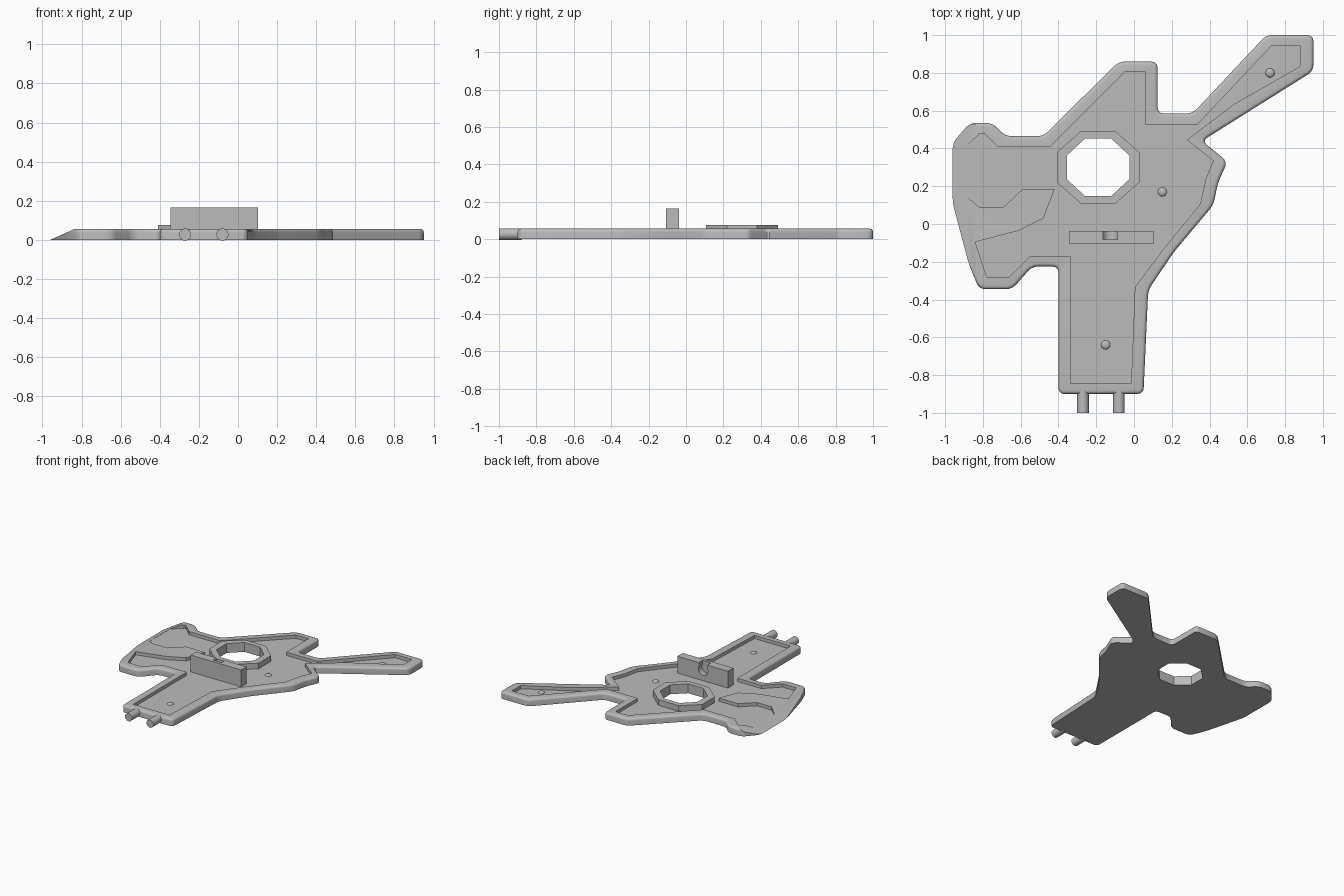
import bpy
import bmesh
from math import radians, pi, cos
from mathutils import Matrix

if "Cube" in bpy.data.objects:
    bpy.data.objects.remove(bpy.data.objects["Cube"])

grey = bpy.data.materials.new("plain grey")
grey.use_nodes = True
grey.diffuse_color = (0.5, 0.5, 0.5, 1)
grey.node_tree.nodes["Principled BSDF"].inputs["Base Color"].default_value = (0.5, 0.5, 0.5, 1)

TOP, FLOOR = 0.056, 0.03


def finish(bm, name):
    bmesh.ops.recalc_face_normals(bm, faces=bm.faces)
    mesh = bpy.data.meshes.new(name)
    bm.to_mesh(mesh)
    bm.free()
    mesh.materials.append(grey)
    ob = bpy.data.objects.new(name, mesh)
    bpy.context.collection.objects.link(ob)
    return ob


def prism(name, points, z0, z1, corner=0, rim=0):
    """Extruded outline, with optional rounded corners and a rounded top rim."""
    bm = bmesh.new()
    face = bm.faces.new([bm.verts.new((x, y, z0)) for x, y in points])
    ext = bmesh.ops.extrude_face_region(bm, geom=[face])
    for v in ext["geom"]:
        if isinstance(v, bmesh.types.BMVert):
            v.co.z = z1
    if corner:
        upright = [e for e in bm.edges if abs(e.verts[0].co.z - e.verts[1].co.z) > 1e-4]
        bmesh.ops.bevel(bm, geom=upright, offset=corner, segments=3, profile=0.5,
                        affect='EDGES', clamp_overlap=True)
    if rim:
        edge = [e for e in bm.edges if all(v.co.z > z1 - 1e-4 for v in e.verts)]
        bmesh.ops.bevel(bm, geom=edge, offset=rim, segments=4, profile=0.5,
                        affect='EDGES', clamp_overlap=True)
    return finish(bm, name)


def box(name, x0, x1, y0, y1, z0, z1):
    return prism(name, [(x0, y0), (x1, y0), (x1, y1), (x0, y1)], z0, z1)


def rod(name, x, y0, y1, z, r, sides=24):
    bm = bmesh.new()
    m = Matrix.Translation((x, (y0 + y1) / 2, z)) @ Matrix.Rotation(pi / 2, 4, 'X')
    bmesh.ops.create_cone(bm, cap_ends=True, segments=sides, radius1=r, radius2=r,
                          depth=y1 - y0, matrix=m)
    return finish(bm, name)


def octagon(name, half_x, half_y, z0, z1):
    k = 1 / cos(pi / 8)
    bm = bmesh.new()
    m = (Matrix.Translation((-0.19, 0.3, (z0 + z1) / 2))
         @ Matrix.Diagonal((half_x * k, half_y * k, 1, 1))
         @ Matrix.Rotation(pi / 8, 4, 'Z'))
    bmesh.ops.create_cone(bm, cap_ends=True, segments=8, radius1=1, radius2=1,
                          depth=z1 - z0, matrix=m)
    return finish(bm, name)


def cut(ob, cutter):
    cutter.hide_render = True
    mod = ob.modifiers.new("cut", 'BOOLEAN')
    mod.operation, mod.solver, mod.object = 'DIFFERENCE', 'EXACT', cutter
    bpy.context.view_layer.objects.active = ob
    bpy.ops.object.modifier_apply(modifier=mod.name)
    bpy.data.objects.remove(cutter)


def smooth(ob):
    bpy.ops.object.select_all(action='DESELECT')
    ob.select_set(True)
    bpy.context.view_layer.objects.active = ob
    bpy.ops.object.shade_smooth_by_angle(angle=radians(35))


# Base plate with rounded corners and rim
outline = [(-.40, -.90), (.05, -.90), (.075, -.35), (.21, -.15), (.42, .10), (.445, .22),
           (.495, .33), (.36, .44), (.95, .81), (.95, 1), (.70, 1), (.31, .585),
           (.125, .585), (.125, .86), (-.08, .86), (-.48, .465), (-.68, .465),
           (-.75, .535), (-.87, .535), (-.96, .43), (-.96, .11), (-.875, -.21),
           (-.82, -.345), (-.645, -.345), (-.54, -.225), (-.40, -.225)]
plate = prism("base_plate", outline, 0, TOP, corner=0.03, rim=0.025)

# Sunken floor, leaving a raised tongue at the left
recess = [(-.335, -.845), (-.015, -.845), (.005, -.335), (.15, -.14), (.35, .105),
          (.38, .24), (.42, .335), (.28, .445), (.53, .635), (.88, .835), (.88, .945),
          (.73, .945), (.335, .525), (.06, .525), (.06, .805), (-.05, .805),
          (-.445, .41), (-.72, .41), (-.795, .48), (-.815, .48), (-.89, .41),
          (-.89, .15), (-.82, .09), (-.69, .09), (-.59, .185), (-.42, .185),
          (-.48, .03), (-.61, -.035), (-.84, -.095), (-.78, -.28), (-.66, -.28),
          (-.55, -.17), (-.335, -.17)]
cut(plate, prism("recess_cutter", recess, FLOOR, 0.2))

# Sloping left end
ramp = box("ramp_cutter", -1.2, -0.7, -0.6, 0.7, 0, 0.3)
for v in ramp.data.vertices:
    if v.co.z < 0.1:
        v.co.z = (v.co.x + 0.96) * 0.45
cut(plate, ramp)

# Eight-sided hole through the plate, with its raised collar
cut(plate, octagon("hole_cutter", 0.165, 0.153, -0.1, 0.2))
smooth(plate)
collar = octagon("hole_collar", 0.218, 0.193, FLOOR - 0.01, 0.075)
cut(collar, octagon("collar_cutter", 0.165, 0.153, -0.1, 0.2))

# Upright block with a rounded notch in its rear
block = box("upright_block", -0.345, 0.103, -0.106, -0.038, FLOOR - 0.01, 0.165)
cut(block, rod("notch_cutter", -0.125, -0.083, 0, 0.115, 0.042))
cut(block, box("slot_cutter", -0.163, -0.087, -0.083, 0, 0.12, 0.3))
smooth(block)

# End pegs
for side, x in (("right", -0.27), ("left", -0.08)):
    smooth(rod(side + "_peg", x, -1, -0.88, 0.027, 0.031))

# Small domed studs on the floor
for name, x, y in (("neck", -.15, -.64), ("body", .15, .17), ("arm", .72, .8)):
    bm = bmesh.new()
    m = Matrix.Translation((x, y, FLOOR)) @ Matrix.Diagonal((0.024, 0.024, 0.012, 1))
    bmesh.ops.create_uvsphere(bm, u_segments=16, v_segments=8, radius=1, matrix=m)
    smooth(finish(bm, name + "_stud"))
